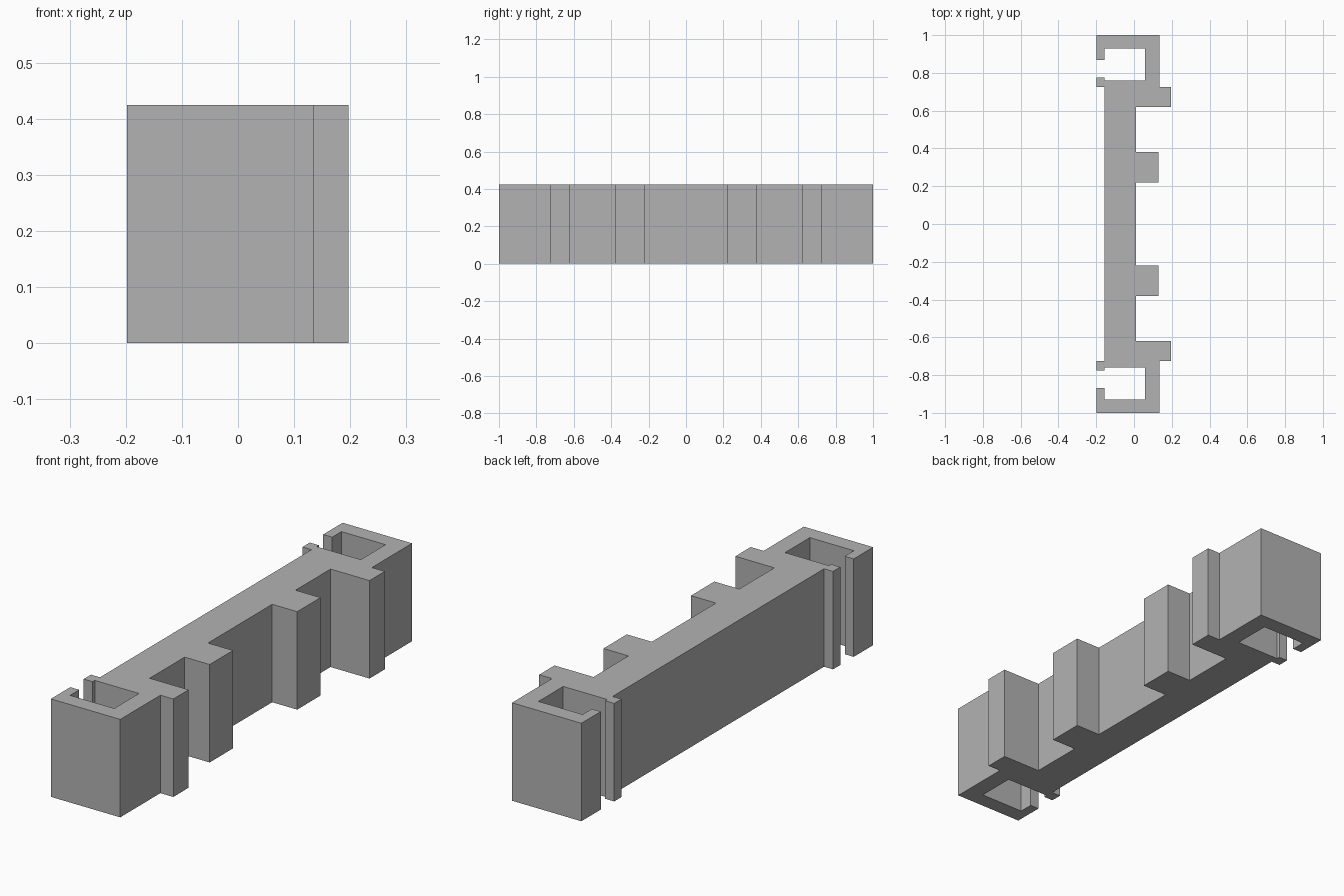
import bpy
import bmesh

cube = bpy.data.objects.get("Cube")
if cube:
    bpy.data.objects.remove(cube, do_unlink=True)

HEIGHT = 0.425

# Plain grey material
grey = bpy.data.materials.new("plain_grey")
grey.use_nodes = True
colour = (0.45, 0.45, 0.45, 1)
grey.diffuse_color = colour
grey.node_tree.nodes["Principled BSDF"].inputs["Base Color"].default_value = colour

# Half of the plan outline (x, y), from the flat back round to the toothed side
back, lip, web = -0.155, -0.198, 0.01
half = [
    # small inner lip
    (back, 0.725), (lip, 0.725), (lip, 0.775), (back, 0.775), (back, 0.76),
    # hollow of the end hook
    (0.057, 0.76), (0.057, 0.93), (back, 0.93), (back, 0.867), (lip, 0.867),
    # outside of the end hook
    (lip, 1), (0.135, 1), (0.135, 0.725),
    # large outer tooth
    (0.197, 0.725), (0.197, 0.62), (web, 0.62),
    # small inner tooth
    (web, 0.38), (0.13, 0.38), (0.13, 0.22), (web, 0.22),
]
outline = half + [(x, -y) for x, y in reversed(half)]

# Extrude the mirrored outline into the rail
bm = bmesh.new()
base = bm.faces.new([bm.verts.new((x, y, 0)) for x, y in outline])
top = bmesh.ops.extrude_face_region(bm, geom=[base], use_keep_orig=True)["geom"]
bmesh.ops.translate(bm, vec=(0, 0, HEIGHT),
                    verts=[g for g in top if isinstance(g, bmesh.types.BMVert)])
bmesh.ops.recalc_face_normals(bm, faces=bm.faces)

mesh = bpy.data.meshes.new("hooked_rail")
bm.to_mesh(mesh)
bm.free()
mesh.materials.append(grey)
rail = bpy.data.objects.new("hooked_rail", mesh)
bpy.context.collection.objects.link(rail)
